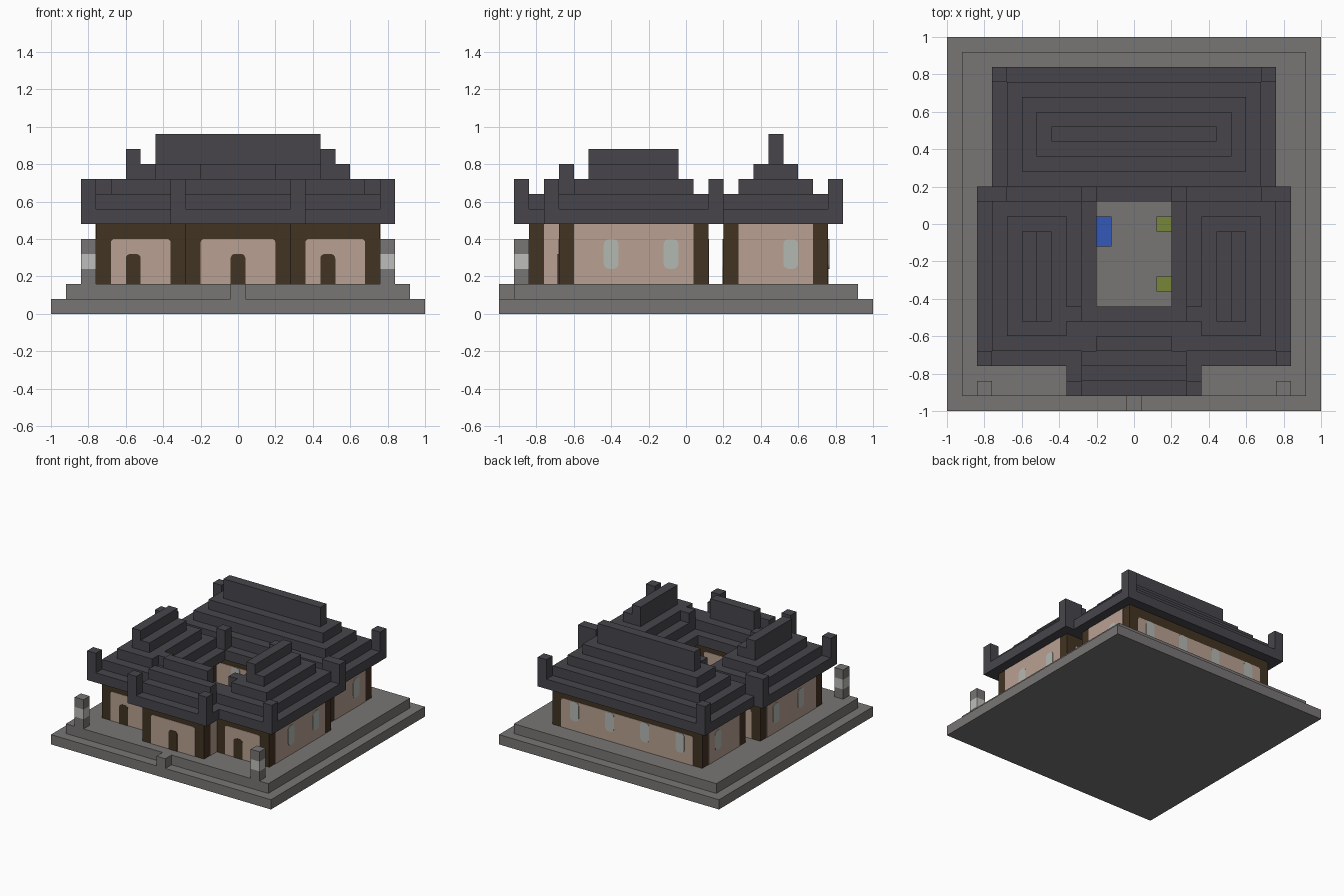
import bpy, bmesh, math
from mathutils import Vector

if "Cube" in bpy.data.objects:
    bpy.data.objects.remove(bpy.data.objects["Cube"])

V = 0.08          # block size that the whole compound is laid out on
FLOOR, EAVE = 2 * V, 6 * V


def material(name, r, g, b):
    rgba = [((c / 255 + 0.055) / 1.055) ** 2.4 for c in (r, g, b)] + [1]
    m = bpy.data.materials.new(name)
    m.use_nodes = True
    m.diffuse_color = rgba
    m.node_tree.nodes["Principled BSDF"].inputs["Base Color"].default_value = rgba
    return m


STONE = material("grey stone", 120, 118, 117)
TILE = material("dark roof tile", 71, 69, 75)
WOOD = material("dark timber", 66, 51, 34)
WALL = material("pale clay wall", 185, 160, 145)
GLASS = material("window glass", 180, 184, 178)
LAMP = material("lantern light", 190, 190, 188)
WATER = material("blue water", 52, 88, 185)
LEAF = material("olive leaf", 118, 134, 56)


def finish(name, bm, mat):
    bmesh.ops.recalc_face_normals(bm, faces=bm.faces[:])
    mesh = bpy.data.meshes.new(name)
    bm.to_mesh(mesh)
    bm.free()
    mesh.materials.append(mat)
    ob = bpy.data.objects.new(name, mesh)
    bpy.context.collection.objects.link(ob)
    return ob


def boxes(name, mat, *bounds):
    """One object from boxes given as (x0, x1, y0, y1, z0, z1)."""
    bm = bmesh.new()
    for x0, x1, y0, y1, z0, z1 in bounds:
        cube = bmesh.ops.create_cube(bm, size=1)["verts"]
        for v in cube:
            v.co = ((x0 + x1) / 2 + v.co.x * (x1 - x0),
                    (y0 + y1) / 2 + v.co.y * (y1 - y0),
                    (z0 + z1) / 2 + v.co.z * (z1 - z0))
    return finish(name, bm, mat)


def plate(name, mat, side, at, u0, u1, z0, z1, r_top=0, r_low=0, thick=0.003):
    """Thin upright panel with rounded corners; side is '+x', '-x', '+y' or '-y'."""
    out = 1 if side[0] == "+" else -1
    corners = [(u0, z0, r_low, 180), (u1, z0, r_low, 270),
               (u1, z1, r_top, 0), (u0, z1, r_top, 90)]
    outline = []
    for u, z, r, start in corners:
        cu = u + r if u == u0 else u - r
        cz = z + r if z == z0 else z - r
        for i in range(5 if r else 1):
            a = math.radians(start + 22.5 * i)
            outline.append((cu + r * math.cos(a), cz + r * math.sin(a)))
    bm = bmesh.new()
    along_x = side[1] == "y"
    verts = [bm.verts.new((u, at, z) if along_x else (at, u, z)) for u, z in outline]
    face = bm.faces.new(verts)
    new = bmesh.ops.extrude_face_region(bm, geom=[face])["geom"]
    shift = Vector((0, out * thick, 0) if along_x else (out * thick, 0, 0))
    bmesh.ops.translate(bm, vec=shift,
                        verts=[g for g in new if isinstance(g, bmesh.types.BMVert)])
    return finish(name, bm, mat)


def window(name, side, at, u):
    plate(name, GLASS, side, at, u - V / 2, u + V / 2, 3 * V, 5 * V, 0.03, 0.03, 0.006)


def door(name, side, at, u):
    plate(name, WOOD, side, at, u - V / 2, u + V / 2, FLOOR, 4 * V, 0.025, 0, 0.006)


def hall(name, x0, x1, y0, y1):
    """Timber core with clay panels set between the corner pillars."""
    boxes(name + "_timber_frame", WOOD, (x0, x1, y0, y1, FLOOR, EAVE))
    for side, at in (("-y", y0), ("+y", y1)):
        plate(name + "_panel", WALL, side, at, x0 + V, x1 - V, FLOOR, EAVE - V, 0.02)
    for side, at in (("-x", x0), ("+x", x1)):
        plate(name + "_side_panel", WALL, side, at, y0 + V, y1 - V, FLOOR, EAVE)


def roof(name, x0, x1, y0, y1, tiers, ridge):
    """Stepped hip roof with upturned corner posts and a ridge block."""
    steps = [(x0 + i * V, x1 - i * V, y0 + i * V, y1 - i * V,
              EAVE + i * V, EAVE + (i + 1) * V) for i in range(tiers)]
    posts = [(x, x + V, y, y + V, EAVE + V, EAVE + 3 * V)
             for x in (x0, x1 - V) for y in (y0, y1 - V)]
    boxes(name + "_roof", TILE, *steps, *posts)
    boxes(name + "_ridge", TILE, ridge)


# Stepped stone platform
boxes("platform", STONE, (-1, 1, -1, 1, 0, V), (-0.92, 0.92, -0.92, 0.92, V, FLOOR))
boxes("front_step", STONE, (-0.04, 0.04, -1, -0.92, V, FLOOR))

# Back hall
hall("back_hall", -0.68, 0.68, 0.20, 0.76)
roof("back_hall", -0.76, 0.76, 0.12, 0.84, 4, (-0.44, 0.44, 0.44, 0.52, 0.80, 0.96))
for u in (-0.48, -0.16, 0.16, 0.48):
    window("back_hall_rear_window", "+y", 0.76, u)
    window("back_hall_court_window", "-y", 0.20, u)
door("back_hall_door", "-y", 0.20, 0)
for side, at in (("-x", -0.68), ("+x", 0.68)):
    window("back_hall_side_window", side, at, 0.56)

# Side halls
for name, x0, u in (("right_hall", -0.76, -0.56), ("left_hall", 0.28, 0.48)):
    x1 = x0 + 6 * V
    hall(name, x0, x1, -0.68, 0.12)
    roof(name, x0 - V, x1 + V, -0.76, 0.20, 4,
         (u - V / 2, u + V / 2, -0.52, -0.04, 0.80, 0.88))
    door(name + "_door", "-y", -0.68, u)
    for y in (-0.40, -0.08):
        window(name + "_window", "-x", x0, y)
        window(name + "_window", "+x", x1, y)

# Gate house
hall("gate", -0.28, 0.28, -0.84, -0.52)
roof("gate", -0.36, 0.36, -0.92, -0.44, 3, (-0.20, 0.20, -0.68, -0.60, 0.72, 0.80))
door("gate_front_door", "-y", -0.84, 0)
door("gate_rear_door", "+y", -0.52, 0)

# Stone lanterns
for name, x in (("right_lantern", -0.84), ("left_lantern", 0.76)):
    foot = (x, x + V, -0.92, -0.84)
    boxes(name, STONE, (*foot, FLOOR, 3 * V), (*foot, 4 * V, 5 * V))
    boxes(name + "_light", LAMP, (*foot, 3 * V, 4 * V))

# Courtyard pond and shrubs
boxes("pond", WATER, (-0.28, -0.12, -0.12, 0.04, FLOOR, 3 * V))
for y in (-0.36, -0.04):
    boxes("shrub", LEAF, (0.12, 0.20, y, y + V, FLOOR, 4 * V))
